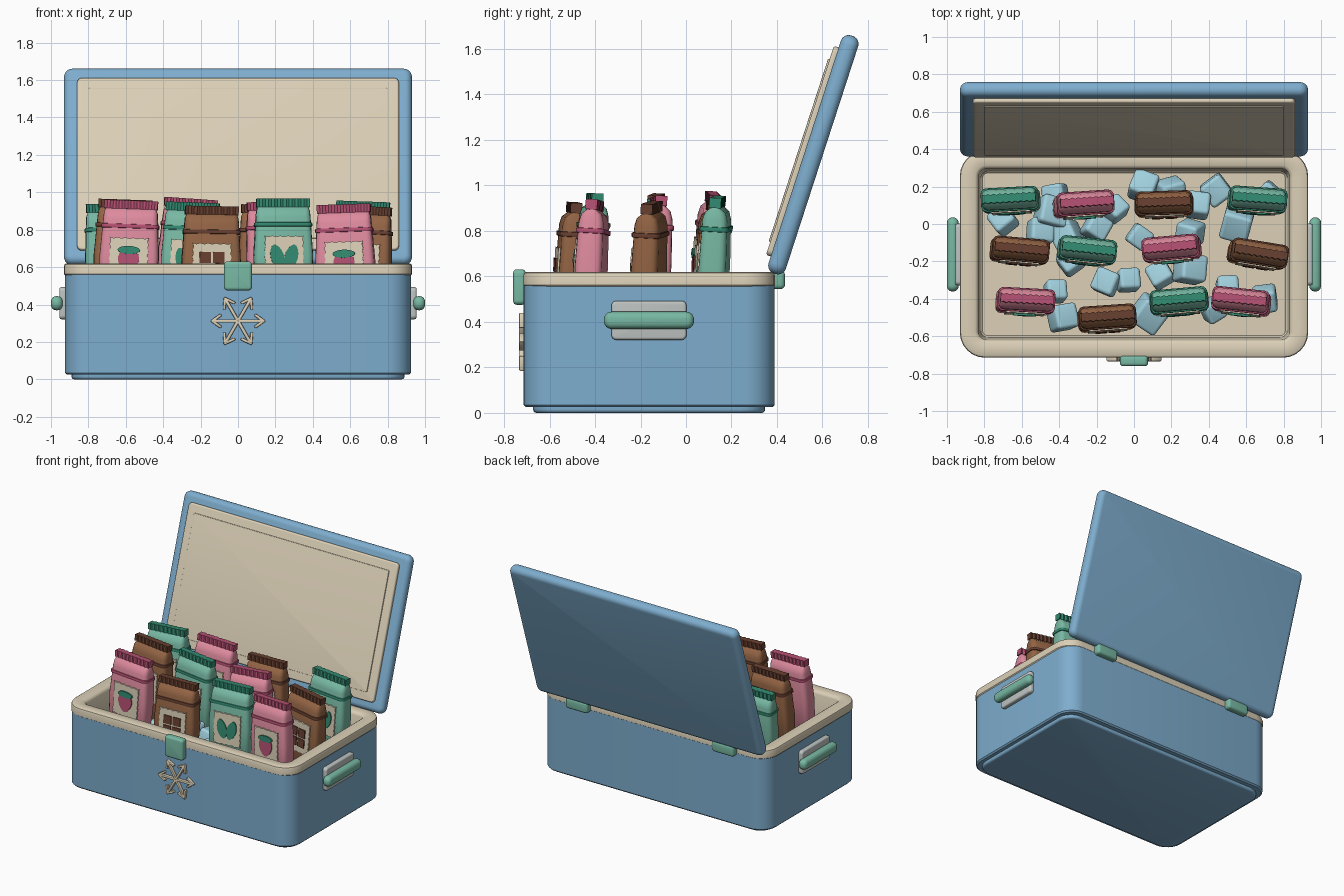
import bpy, bmesh, random
from math import sin, cos, pi, radians
from mathutils import Matrix, Vector

if "Cube" in bpy.data.objects:
    bpy.data.objects.remove(bpy.data.objects["Cube"])
random.seed(4)


def material(name, r, g, b):
    m = bpy.data.materials.new(name)
    col = [(c / 255) ** 2.2 for c in (r, g, b)] + [1]
    m.use_nodes = True
    m.diffuse_color = col
    m.node_tree.nodes["Principled BSDF"].inputs["Base Color"].default_value = col
    return m


blue = material("cooler blue", 125, 172, 205)
cream = material("cream", 219, 207, 182)
mint = material("mint green", 119, 183, 162)
dark_green = material("dark green", 54, 138, 113)
pink = material("pink", 220, 137, 156)
dark_pink = material("raspberry", 180, 82, 114)
brown = material("chocolate brown", 146, 100, 70)
dark_brown = material("dark brown", 104, 66, 52)
ice_blue = material("ice blue", 160, 208, 222)
grey = material("light grey", 190, 196, 194)


def move(x, y, z):
    return Matrix.Translation((x, y, z))


def rot(deg, axis):
    return Matrix.Rotation(radians(deg), 4, axis)


FRONT = rot(90, 'X')  # lays a flat outline in the xz plane, facing -y


def ring(hx, hy, r, z, n=6):
    """Rounded rectangle loop, counter-clockwise."""
    pts = []
    for q, (sx, sy) in enumerate(((1, 1), (-1, 1), (-1, -1), (1, -1))):
        for i in range(n + 1):
            a = (q + i / n) * pi / 2
            pts.append(Vector((sx * (hx - r) + r * cos(a), sy * (hy - r) + r * sin(a), z)))
    return pts


def slab(hx, hy, r, z0, z1, b, n=6, seg=4):
    """Rounded rectangle block with rounded top and bottom edges."""
    loops = []
    for base, direction in ((z0 + b, -1), (z1 - b, 1)):
        for i in range(seg + 1):
            a = (i if direction > 0 else seg - i) / seg * pi / 2
            k = b * (1 - cos(a))
            loops.append(ring(hx - k, hy - k, max(r - k, .002), base + direction * b * sin(a), n))
    return loops


def prism(pts, z0, z1):
    return [[Vector((x, y, z)) for x, y in pts] for z in (z0, z1)]


def ellipse(cx, cy, rx, ry, tilt=0, point=1.0, n=16):
    """Oval outline; a point value over one sharpens the ends."""
    pts, t = [], radians(tilt)
    for i in range(n):
        a = 2 * pi * i / n
        x, y = rx * cos(a) * abs(cos(a)) ** (point - 1), ry * sin(a)
        pts.append((cx + x * cos(t) - y * sin(t), cy + x * sin(t) + y * cos(t)))
    return pts


def part(name, mat, pieces, matrix=Matrix(), caps=(True, True)):
    """Lofts every (loops, local matrix) piece into one object."""
    bm = bmesh.new()
    for loops, local in pieces:
        rows = [[bm.verts.new(matrix @ local @ p) for p in loop] for loop in loops]
        n = len(rows[0])
        for a, b in zip(rows, rows[1:]):
            for i in range(n):
                j = (i + 1) % n
                bm.faces.new((a[i], a[j], b[j], b[i]))
        if caps[0]:
            bm.faces.new(rows[0][::-1])
        if caps[1]:
            bm.faces.new(rows[-1])
    me = bpy.data.meshes.new(name)
    bm.to_mesh(me)
    bm.free()
    me.materials.append(mat)
    me.shade_smooth()
    me.set_sharp_from_angle(angle=radians(35))
    ob = bpy.data.objects.new(name, me)
    bpy.context.collection.objects.link(ob)
    return ob


I = Matrix()
BOX = move(0, -.162, 0)

# Cooler body, foot and cream liner with rim
part("foot", blue, [(slab(.89, .51, .11, 0, .05, .015), I)], BOX)
part("body", blue, [([ring(.915, .542, .12, .025), ring(.925, .552, .13, .035),
                      ring(.925, .552, .13, .57)], I)], BOX, (True, False))
rim = [ring(.84, .46, .05, .555), ring(.925, .547, .13, .555), ring(.931, .553, .135, .562),
       ring(.931, .553, .135, .605), ring(.927, .549, .13, .615), ring(.918, .54, .12, .62),
       ring(.85, .475, .06, .62), ring(.838, .463, .05, .612), ring(.832, .457, .045, .6),
       ring(.82, .445, .04, .34), ring(.81, .435, .03, .33)]
part("rim_and_liner", cream, [(rim, I)], BOX, (False, True))

# Open lid
LID = move(0, .56, 1.135) @ rot(72, 'X')
part("lid", blue, [(slab(.93, .55, .045, -.04, .04, .036, seg=6), I)], LID)
part("lid_liner", cream, [(slab(.86, .483, .025, .03, .062, .01), I)], LID)
part("lid_panel", cream, [(slab(.80, .422, .006, .055, .069, .003), I)], LID)

# Hinges, latch and side handles
part("hinges", mint, [(slab(.09, .035, .02, .545, .625, .018), move(s * .6, .4, 0)) for s in (-1, 1)])
part("latch", mint, [(slab(.075, .078, .02, 0, .055, .016), I)], move(0, -.705, .553) @ FRONT)
for side, s in (("left", 1), ("right", -1)):
    turn = move(0, -.163, .407) @ rot(90 * s, 'Y')
    part(side + "_handle_plate", grey, [(slab(.086, .165, .022, .915, .955, .012), I)], turn)
    part(side + "_handle_grip", mint, [(slab(.038, .198, .034, .938, 1, .028), I)], turn)

# Snowflake ornament
arms = []
for k in range(6):
    spoke = rot(60 * k, 'Z')
    arms.append((slab(.07, .009, .006, 0, .025, .005, 2, 2), spoke @ move(.07, 0, 0)))
    for s in (-1, 1):
        barb = move(.138, 0, 0) @ rot(s * 145, 'Z') @ move(.026, 0, 0)
        arms.append((slab(.033, .008, .006, 0, .024, .005, 2, 2), spoke @ barb))
part("snowflake", cream, arms, move(0, -.71, .312) @ FRONT)


# Snack packs, modelled downwards from the top seal
def stamp_outline(hx, hy, step=.02, depth=.006):
    """Rectangle with a toothed edge."""
    pts = []
    corners = [(hx, -hy), (hx, hy), (-hx, hy), (-hx, -hy)]
    for (x0, y0), (x1, y1) in zip(corners, corners[1:] + corners[:1]):
        length = abs(x1 - x0) + abs(y1 - y0)
        n = 2 * round(length / step / 2)
        for i in range(n):
            t, d = i / n, depth * (i % 2)
            dx, dy = (x1 - x0) / length, (y1 - y0) / length
            pts.append((x0 + (x1 - x0) * t - dy * d, y0 + (y1 - y0) * t + dx * d))
    return pts


def crimp_outline(hw, ht, n=18):
    front = [(-hw + 2 * hw * i / n, -ht + .007 * (i % 2)) for i in range(n + 1)]
    return front + [(-x, -y) for x, y in front]


def icon(kind, name, m):
    face = m @ move(0, -.06, -.31) @ FRONT

    def plates(label, mat, outlines, top=.014):
        part(name + label, mat, [(prism(o, 0, top), I) for o in outlines], face)

    if kind == "berry":
        plates("_berry", dark_pink, [[(.055 * cos(a) * (1 + .3 * sin(a)), .065 * sin(a) - .02)
                                      for a in [2 * pi * i / 18 for i in range(18)]]])
        plates("_berry_leaf", dark_green, [ellipse(0, .042, .06, .022)], .018)
    elif kind == "cocoa":
        plates("_squares", dark_brown, [[(x - .03, y - .03), (x + .03, y - .03), (x + .03, y + .03),
                                         (x - .03, y + .03)] for x in (-.036, .036) for y in (-.04, .032)])
    else:
        plates("_leaves", dark_green, [ellipse(s * .037, -.005, .036, .07, s * -16, 1.25)
                                       for s in (-1, 1)])


KINDS = {"berry": (pink, dark_pink), "cocoa": (brown, dark_brown), "mint": (mint, dark_green)}
# kind, top position x y z, yaw, roll
PACKS = [("mint", -.67, .14, .94, 3, -2), ("berry", -.25, .12, .965, 4, 4),
         ("cocoa", .16, .12, .935, 2, 0), ("mint", .67, .14, .95, -4, 2),
         ("cocoa", -.6, -.13, .96, -5, 2), ("mint", -.24, -.13, .945, -6, 2),
         ("berry", .19, -.12, .95, 5, -2), ("cocoa", .68, -.15, .925, -9, 3),
         ("berry", -.57, -.4, .955, -3, 2), ("cocoa", -.14, -.49, .925, 4, 1),
         ("mint", .24, -.4, .965, 5, 0), ("berry", .565, -.4, .935, -6, -2)]
PROFILE = [(-.6, .14, .015), (-.55, .15, .055), (-.3, .158, .06), (-.1, .146, .055),
           (-.065, .143, .045), (-.045, .136, .02)]
for i, (kind, x, y, z, yaw, roll) in enumerate(PACKS):
    main, dark = KINDS[kind]
    m = move(x, y, z) @ rot(yaw, 'Z') @ rot(-3, 'X') @ rot(roll, 'Y')
    name = f"{kind}_pack_{i + 1}"
    part(name, main, [([ring(w, t, min(t * .6, .03), h, 3) for h, w, t in PROFILE], I)], m)
    part(name + "_seal", dark, [(prism(crimp_outline(.143, .026), -.045, 0), I)], m)
    part(name + "_band", dark, [(slab(.154, .064, .03, -.15, -.128, .004, 3, 2), I)], m)
    part(name + "_label", cream, [(prism(stamp_outline(.105, .115), .05, .067), I)],
         m @ move(0, 0, -.315) @ FRONT)
    icon(kind, name, m)

# Ice cubes tumbled between the packs
ICE = [(-.42, .15), (-.5, -.04), (-.36, -.06), (-.44, .06), (-.2, -.02), (.03, -.07), (.2, .17),
       (.34, .1), (.44, .18), (.3, -.05), (.72, .15), (-.34, -.2), (-.15, -.31), (-.03, -.3),
       (.14, -.27), (.3, -.24), (.42, -.46), (.08, -.48), (-.38, -.5), (-.42, -.36), (.7, -.4),
       (.5, -.34), (-.1, .08), (.05, .2), (-.7, .02), (.55, 0)]
cubes = []
for x, y in ICE:
    h = random.uniform(.055, .08)
    spin = rot(random.uniform(0, 90), 'Z') @ rot(random.uniform(-25, 25), 'X') @ rot(random.uniform(-25, 25), 'Y')
    cubes.append((slab(h, h, .02, -h, h, .018, 3, 3), move(x, y, random.uniform(.41, .48)) @ spin))
part("ice_cubes", ice_blue, cubes)
